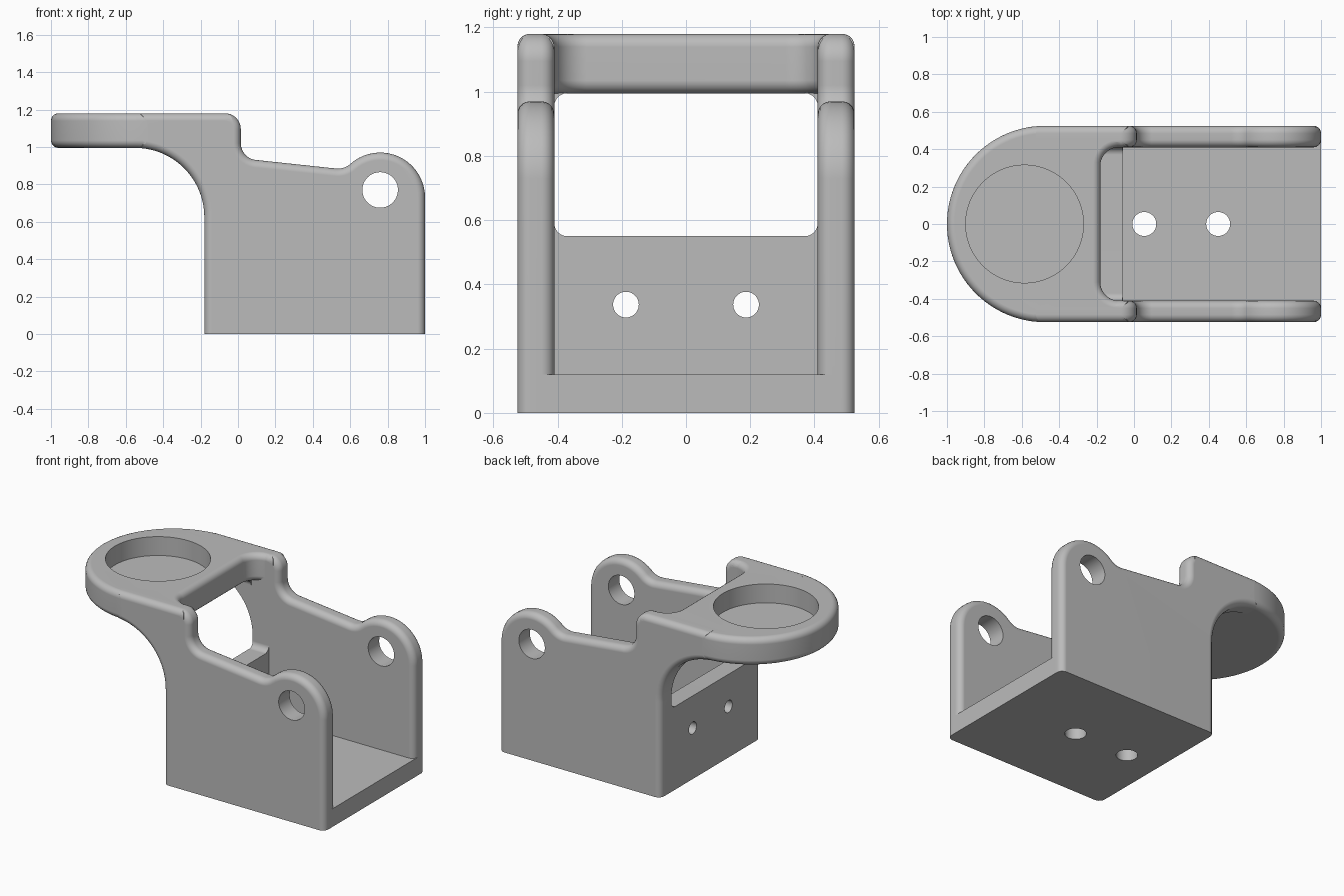
import bpy, bmesh
from math import cos, sin, radians

cube = bpy.data.objects.get("Cube")
if cube:
    bpy.data.objects.remove(cube, do_unlink=True)

grey = bpy.data.materials.new("plain grey")
grey.use_nodes = True
grey.diffuse_color = (0.5, 0.5, 0.5, 1)
grey.node_tree.nodes["Principled BSDF"].inputs["Base Color"].default_value = (0.5, 0.5, 0.5, 1)


def arc(cx, cy, r, start, end, steps=12):
    angles = [radians(start + (end - start) * i / steps) for i in range(steps + 1)]
    return [(cx + r * cos(a), cy + r * sin(a)) for a in angles]


def prism(name, outline, axis, lo, hi, rounded=None, radius=0.04):
    """Extrude an outline along an axis; round the rim edges chosen by a rule."""
    place = {"x": lambda u, v, t: (t, u, v),
             "y": lambda u, v, t: (u, t, v),
             "z": lambda u, v, t: (u, v, t)}[axis]
    bm = bmesh.new()
    ends = [[bm.verts.new(place(u, v, t)) for u, v in outline] for t in (lo, hi)]
    rims = []
    for ring in ends:
        rims += bm.faces.new(ring).edges[:]
    n = len(outline)
    for i in range(n):
        j = (i + 1) % n
        bm.faces.new((ends[0][i], ends[0][j], ends[1][j], ends[1][i]))
    bmesh.ops.recalc_face_normals(bm, faces=bm.faces[:])
    if rounded:
        picked = [e for e in rims if rounded((e.verts[0].co + e.verts[1].co) / 2)]
        bmesh.ops.bevel(bm, geom=picked, offset=radius, segments=5, profile=0.5,
                        affect='EDGES', clamp_overlap=False)
        bmesh.ops.recalc_face_normals(bm, faces=bm.faces[:])
    mesh = bpy.data.meshes.new(name)
    bm.to_mesh(mesh)
    bm.free()
    mesh.materials.append(grey)
    obj = bpy.data.objects.new(name, mesh)
    bpy.context.scene.collection.objects.link(obj)
    return obj


def hole(name, axis, u, v, r, lo, hi):
    return prism(name, arc(u, v, r, 0, 360, 64)[:-1], axis, lo, hi)


# Floor and low back wall, one L-shaped section
body = prism("bracket", [(-0.18, 0), (1, 0), (1, 0.12), (-0.06, 0.12),
                         (-0.06, 0.55), (-0.18, 0.55)], "y", -0.465, 0.465)
added, cutters = [], []

# Side walls with ear, valley, shoulder and curved gusset
wall = ([(-0.18, 0), (1, 0)]
        + arc(0.76, 0.73, 0.24, 0, 131.6, 20)
        + arc(0.534, 0.984, 0.1, 311.6, 263, 8)[1:]
        + arc(0.105, 1.02, 0.09, 263, 180)
        + arc(-0.07, 1.095, 0.085, 0, 90)
        + [(-0.524, 1.18)]
        + arc(-0.55, 0.625, 0.37, 86, 0, 20))


def wall_rim(p):
    if p.z < 0.001:
        return False
    return abs(p.y) > 0.45 or p.x > -0.17 or p.z > 1.1


for name, side in (("left_wall", 1), ("right_wall", -1)):
    added.append(prism(name, wall, "y", side * 0.41, side * 0.525, wall_rim))

# Round-ended top plate with a notch between its two arms
half = 0.5246
plate = (arc(-0.475, 0, 0.525, 90, 270, 48)[1:-1]
         + [(-0.475, -half), (-0.03, -half), (-0.03, -0.4104)]
         + arc(-0.08, -0.3104, 0.1, 270, 180, 10)
         + arc(-0.08, 0.3104, 0.1, 180, 90, 10)
         + [(-0.03, 0.4104), (-0.03, half), (-0.475, half)])
added.append(prism("top_plate", plate, "z", 0.995, 1.1796, lambda p: True))

# Small fillets in the corners of the rear window
for side in (1, -1):
    for z, up, x0, x1 in ((0.55, 1, -0.179, -0.061), (0.995, -1, -0.37, -0.19)):
        corner = [(side * y, z + up * h) for y, h in
                  arc(0.37, 0.04, 0.04, 270, 360, 6)
                  + [(0.42, 0.04), (0.42, -0.01), (0.37, -0.01)]]
        added.append(prism("window_fillet", corner, "x", x0, x1))

# Pocket, pivot holes and screw holes
cutters.append(hole("plate_pocket", "z", -0.585, 0, 0.315, 1.055, 1.4))
cutters.append(hole("pivot_hole", "y", 0.76, 0.77, 0.095, -0.7, 0.7))
for x in (0.055, 0.45):
    cutters.append(hole("floor_hole", "z", x, 0, 0.064, -0.1, 0.2))
for y in (-0.187, 0.187):
    cutters.append(hole("back_hole", "x", y, 0.337, 0.04, -0.3, 0.05))

# Fuse everything into one solid
for parts, operation in ((added, 'UNION'), (cutters, 'DIFFERENCE')):
    for part in parts:
        mod = body.modifiers.new(part.name, 'BOOLEAN')
        mod.operation = operation
        mod.solver = 'EXACT'
        mod.object = part
depsgraph = bpy.context.evaluated_depsgraph_get()
fused = bpy.data.meshes.new_from_object(body.evaluated_get(depsgraph))
body.modifiers.clear()
body.data = fused
for part in added + cutters:
    bpy.data.objects.remove(part, do_unlink=True)

# Smooth the roundings, keep flats flat
for obj in bpy.context.selected_objects:
    obj.select_set(False)
bpy.context.view_layer.objects.active = body
body.select_set(True)
bpy.ops.object.shade_smooth_by_angle(angle=radians(32))
normals = body.modifiers.new("flat_faces", 'WEIGHTED_NORMAL')
normals.keep_sharp = True
